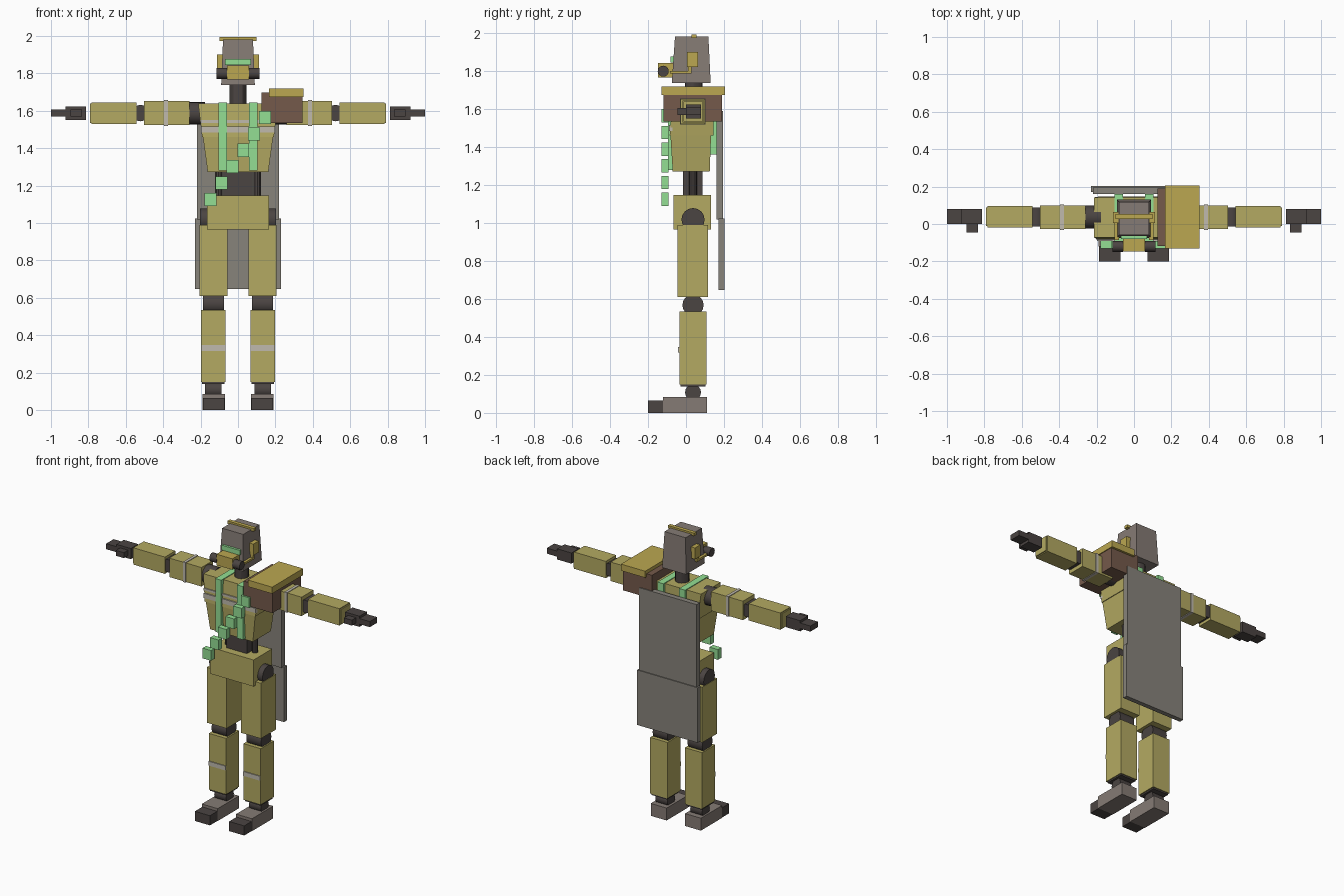
import bpy, bmesh
from math import radians
from mathutils import Matrix, Vector


def mat(name, r, g, b):
    m = bpy.data.materials.new(name)
    m.diffuse_color = [*((c / 255) ** 2.2 for c in (r, g, b)), 1]
    return m


TAN = mat("tan", 178, 168, 98)
GOLD = mat("gold", 186, 166, 82)
DARK = mat("dark", 76, 70, 68)
STEEL = mat("steel", 132, 122, 116)
CLOTH = mat("cloth", 134, 130, 122)
BROWN = mat("brown", 116, 90, 76)
GREEN = mat("green", 146, 222, 146)
STRIPE = mat("stripe", 190, 184, 172)
CY = 0.037  # depth of the limb axis


def finish(name, bm, m):
    me = bpy.data.meshes.new(name)
    bmesh.ops.recalc_face_normals(bm, faces=bm.faces)
    bm.to_mesh(me)
    bm.free()
    me.materials.append(m)
    ob = bpy.data.objects.new(name, me)
    bpy.context.collection.objects.link(ob)
    return ob


def box(name, m, x, y, z, bottom=None):
    """Box from ranges; bottom=((x0,x1),(y0,y1)) tapers the lower face."""
    bm = bmesh.new()
    bmesh.ops.create_cube(bm, size=1)
    for v in bm.verts:
        i, j, k = (int(c > 0) for c in v.co)
        bx, by = (x, y) if k or not bottom else bottom
        v.co = Vector((bx[i], by[j], z[k]))
    return finish(name, bm, m)


def cyl(name, m, c, r, length, axis="X", n=16):
    bm = bmesh.new()
    bmesh.ops.create_cone(bm, cap_ends=True, segments=n, radius1=r, radius2=r, depth=length)
    rot = {"X": Matrix.Rotation(radians(90), 4, "Y"),
           "Y": Matrix.Rotation(radians(90), 4, "X"), "Z": Matrix.Identity(4)}[axis]
    bm.transform(Matrix.Translation(c) @ rot)
    ob = finish(name, bm, m)
    for p in ob.data.polygons:
        p.use_smooth = len(p.vertices) == 4
    ob.data.set_sharp_from_angle(angle=radians(30))
    return ob


def pair(ob):
    """Mirror a part to the other side of the body."""
    ob.modifiers.new("Mirror", "MIRROR")
    return ob


# Legs
pair(box("foot", STEEL, (0.07, 0.19), (-0.12, 0.11), (0, 0.085)))
pair(box("toe", DARK, (0.073, 0.187), (-0.20, -0.12), (0, 0.066)))
pair(cyl("ankle", DARK, (0.132, CY, 0.108), 0.042, 0.09))
pair(box("shin_cuff", DARK, (0.073, 0.192), (-0.028, 0.102), (0.14, 0.155)))
pair(box("shin", TAN, (0.066, 0.197), (-0.035, 0.107), (0.15, 0.535)))
pair(box("shin_stripe", STRIPE, (0.068, 0.195), (-0.041, -0.03), (0.317, 0.347)))
pair(cyl("knee", DARK, (0.132, CY, 0.568), 0.056, 0.112))
pair(box("thigh", TAN, (0.055, 0.205), (-0.045, 0.117), (0.61, 0.99)))
pair(cyl("hip_joint", DARK, (0.16, CY, 1.018), 0.061, 0.085))

# Pelvis and waist
box("pelvis", TAN, (-0.165, 0.165), (-0.067, 0.132), (0.965, 1.147))
box("waist", DARK, (-0.078, 0.078), (-0.015, 0.088), (1.14, 1.28))
pair(cyl("waist_piston", DARK, (0.103, CY, 1.21), 0.02, 0.15, "Z", 10))

# Torso
box("abdomen", TAN, (-0.188, 0.188), (-0.082, 0.132), (1.272, 1.465),
    ((-0.162, 0.162), (-0.07, 0.125)))
box("chest", TAN, (-0.213, 0.213), (-0.072, 0.142), (1.46, 1.64),
    ((-0.192, 0.192), (-0.086, 0.146)))
box("chest_stripe", STRIPE, (-0.197, 0.197), (-0.09, -0.07), (1.485, 1.517))
box("chest_stripe_thin", STRIPE, (-0.2, 0.2), (-0.086, -0.07), (1.535, 1.55))
pair(box("strap_front", GREEN, (0.06, 0.105), (-0.096, -0.07), (1.28, 1.645)))
pair(box("strap_top", GREEN, (0.06, 0.105), (-0.096, 0.16), (1.632, 1.645)))
pair(box("strap_back", GREEN, (0.06, 0.105), (0.125, 0.16), (1.36, 1.645)))

# Diagonal row of pouches
for i in range(6):
    x, z = 0.144 - 0.058 * i, 1.565 - 0.0878 * i
    box(f"pouch_{i + 1}", GREEN, (x - 0.032, x + 0.032), (-0.13, -0.092), (z - 0.035, z + 0.035))

# Cape panels
box("cape_upper", CLOTH, (-0.218, 0.218), (0.16, 0.196), (1.02, 1.59))
box("cape_lower", CLOTH, (-0.23, 0.23), (0.17, 0.202), (0.648, 1.025))

# Head
cyl("neck", DARK, (0, 0.04, 1.69), 0.046, 0.13, "Z", 12)
box("head", STEEL, (-0.08, 0.08), (-0.058, 0.118), (1.737, 1.982),
    ((-0.09, 0.09), (-0.075, 0.13)))
box("crest", GOLD, (-0.1, 0.1), (0.028, 0.054), (1.974, 1.994))
pair(box("ear_plate", GOLD, (0.075, 0.113), (0.005, 0.064), (1.822, 1.9)))
box("visor", GREEN, (-0.07, 0.07), (-0.081, -0.05), (1.845, 1.878))
box("mask", GOLD, (-0.06, 0.06), (-0.147, -0.06), (1.768, 1.843))
pair(cyl("filter", DARK, (0.086, -0.12, 1.8), 0.029, 0.056))
pair(box("mask_strap", GOLD, (0.08, 0.105), (-0.085, 0.03), (1.788, 1.802)))
pair(box("strap_link", GOLD, (0.085, 0.105), (0.01, 0.03), (1.788, 1.83)))

# Arms
pair(cyl("shoulder_joint", DARK, (0.22, CY, 1.587), 0.061, 0.085))
pair(box("upper_arm", TAN, (0.258, 0.502), (-0.028, 0.1), (1.523, 1.653)))
pair(box("arm_band", STRIPE, (0.375, 0.395), (-0.032, 0.104), (1.519, 1.657)))
pair(cyl("elbow", DARK, (0.522, CY, 1.588), 0.044, 0.1, "Y"))
pair(box("forearm", TAN, (0.542, 0.782), (-0.018, 0.095), (1.53, 1.645)))
pair(box("wrist_cuff", TAN, (0.775, 0.79), (-0.012, 0.089), (1.536, 1.639)))
pair(box("palm", DARK, (0.813, 0.922), (0, 0.08), (1.551, 1.624)))
pair(box("fingers", DARK, (0.92, 1.0), (0, 0.08), (1.57, 1.608)))
pair(box("thumb", DARK, (0.835, 0.895), (-0.045, 0.005), (1.57, 1.607)))

# Shoulder armour on one side only
box("shoulder_guard", BROWN, (0.125, 0.344), (-0.118, 0.19), (1.536, 1.697))
box("shoulder_guard_cap", GOLD, (0.166, 0.35), (-0.13, 0.205), (1.675, 1.72))
